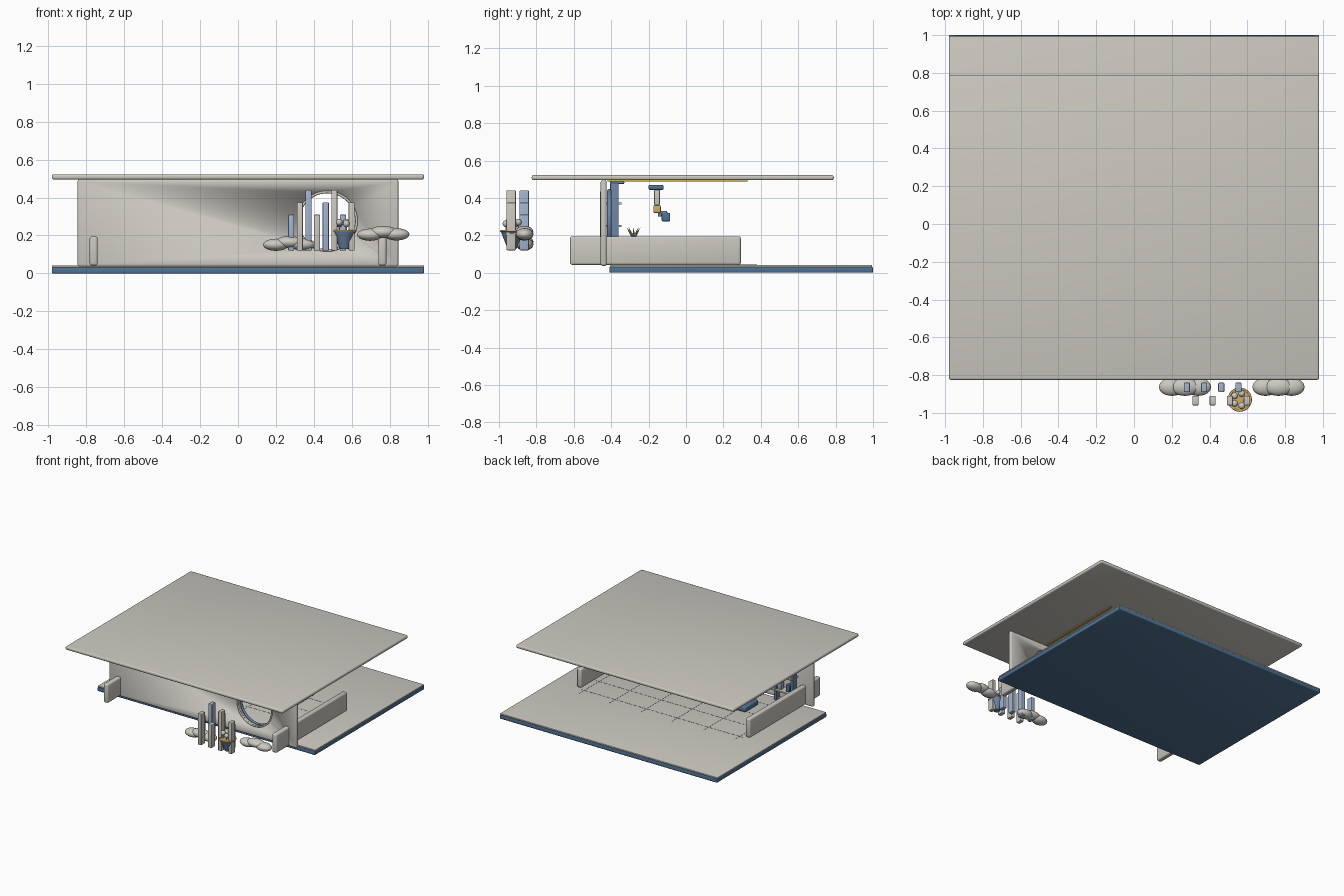
import bpy, math
from mathutils import Vector

cube = bpy.data.objects.get("Cube")
if cube:
    bpy.data.objects.remove(cube, do_unlink=True)


def material(name, rgb):
    m = bpy.data.materials.new(name)
    m.use_nodes = True
    m.diffuse_color = (*rgb, 1)
    bsdf = next(n for n in m.node_tree.nodes if n.type == 'BSDF_PRINCIPLED')
    bsdf.inputs["Base Color"].default_value = (*rgb, 1)
    return m


GREY = material("warm grey", (0.60, 0.58, 0.53))
BLUE = material("deep blue", (0.08, 0.17, 0.29))
SLATE = material("slate blue", (0.15, 0.24, 0.38))
PALE = material("pale blue", (0.36, 0.45, 0.62))
GOLD = material("gold", (0.62, 0.42, 0.13))
JOINT = material("joint grey", (0.18, 0.19, 0.21))


def finish(name, mat, bevel=0):
    ob = bpy.context.object
    ob.name = name
    ob.data.materials.append(mat)
    bpy.ops.object.transform_apply(location=False, rotation=True, scale=True)
    if bevel:
        mod = ob.modifiers.new("rounding", 'BEVEL')
        mod.width, mod.segments = bevel, 3
        bpy.ops.object.modifier_apply(modifier=mod.name)
    bpy.ops.object.shade_smooth_by_angle(angle=math.radians(40))
    return ob


def box(name, x, y, z, mat, bevel=0):
    """Box from (min, max) pairs."""
    spans = (x, y, z)
    bpy.ops.mesh.primitive_cube_add(size=1, location=[sum(s) / 2 for s in spans])
    bpy.context.object.scale = [s[1] - s[0] for s in spans]
    return finish(name, mat, bevel)


def cone(name, loc, r1, r2, depth, mat, rot=(0, 0, 0), sides=32):
    bpy.ops.mesh.primitive_cone_add(vertices=sides, radius1=r1, radius2=r2, depth=depth,
                                    location=loc, rotation=rot)
    return finish(name, mat)


def ball(name, loc, radii, mat):
    bpy.ops.mesh.primitive_uv_sphere_add(segments=24, ring_count=12, radius=1, location=loc)
    bpy.context.object.scale = radii
    return finish(name, mat)


def ring(name, loc, major, minor, mat, rot=(0, 0, 0)):
    bpy.ops.mesh.primitive_torus_add(major_segments=48, minor_segments=10, major_radius=major,
                                     minor_radius=minor, location=loc, rotation=rot)
    return finish(name, mat)


# Slabs
box("floor_base", (-0.98, 0.98), (-0.41, 1.0), (0, 0.031), BLUE, 0.006)
box("floor_top", (-0.98, 0.98), (-0.405, 0.995), (0.03, 0.042), GREY, 0.004)
box("roof", (-0.98, 0.98), (-0.825, 0.79), (0.495, 0.522), GREY, 0.01)

# Front wall with a round window
wall = box("front_wall", (-0.845, 0.845), (-0.456, -0.424), (0.036, 0.496), GREY, 0.012)
WIN = Vector((0.47, -0.44, 0.275))
FACING = (math.pi / 2, 0, 0)
cutter = cone("window_cutter", WIN, 0.152, 0.152, 0.2, GREY, FACING, 64)
cutter.hide_render = True
cut = wall.modifiers.new("window", 'BOOLEAN')
cut.object, cut.solver = cutter, 'EXACT'
bpy.context.view_layer.objects.active = wall
bpy.ops.object.modifier_apply(modifier=cut.name)
bpy.data.objects.remove(cutter, do_unlink=True)
ring("window_trim", WIN + Vector((0, -0.014, 0)), 0.154, 0.007, GREY, FACING)
ring("window_inner_trim", WIN + Vector((0, 0.03, 0)), 0.16, 0.013, SLATE, FACING)

# Low side walls
for side, x in (("right", -0.76), ("left", 0.76)):
    box(side + "_low_wall", (x - 0.021, x + 0.021), (-0.62, 0.293), (0.042, 0.195), GREY, 0.012)

# Floor joints
for i in range(6):
    x = -0.7 + i * 0.28
    box("floor_joint_long", (x - 0.002, x + 0.002), (-0.4, 0.38), (0.04, 0.0428), JOINT)
for i in range(4):
    y = -0.26 + i * 0.19
    box("floor_joint_cross", (-0.73, 0.73), (y - 0.002, y + 0.002), (0.04, 0.0428), JOINT)

# Ceiling track
box("ceiling_track", (0.49, 0.51), (-0.42, 0.33), (0.488, 0.496), GOLD)

# Shelf against the inside of the wall
for x in (-0.7, -0.55, -0.4):
    box("shelf_post", (x - 0.012, x + 0.012), (-0.405, -0.36), (0.042, 0.48), SLATE, 0.004)
for z in (0.13, 0.25, 0.37):
    box("shelf_board", (-0.71, -0.39), (-0.424, -0.345), (z - 0.005, z + 0.005), GREY)
    for i in range(4):
        x = -0.66 + i * 0.075
        box("shelf_box", (x - 0.018, x + 0.018), (-0.4, -0.365), (z + 0.005, z + 0.06),
            (BLUE, PALE)[i % 2], 0.004)
box("shelf_cap", (-0.71, -0.39), (-0.405, -0.33), (0.475, 0.488), SLATE, 0.004)

# Low bench, planter and hanging lamp inside
box("bench", (-0.5, 0.04), (-0.22, -0.05), (0.042, 0.085), BLUE, 0.012)
cone("planter", (-0.3, -0.28, 0.115), 0.03, 0.045, 0.145, GREY)
for i in range(8):
    a = i * math.tau / 8
    cone("planter_leaf", (-0.3 + 0.02 * math.cos(a), -0.28 + 0.02 * math.sin(a), 0.215),
         0.008, 0, 0.07, (GOLD, GREY)[i % 2],
         (0, 0.55, a), 8)
box("lamp_head", (-0.35, -0.27), (-0.2, -0.12), (0.443, 0.47), BLUE, 0.007)
box("lamp_stem", (-0.325, -0.295), (-0.17, -0.14), (0.36, 0.445), GREY, 0.005)
box("lamp_joint", (-0.33, -0.29), (-0.175, -0.135), (0.32, 0.36), GOLD, 0.005)
box("lamp_arm", (-0.325, -0.295), (-0.15, -0.1), (0.3, 0.33), SLATE, 0.005)
box("lamp_tip", (-0.335, -0.285), (-0.13, -0.085), (0.275, 0.32), BLUE, 0.005)

# Two alternating rows of upright bars
for i, top in enumerate((0.31, 0.375, 0.44, 0.31, 0.375, 0.44, 0.31, 0.375)):
    x = 0.28 + i * 0.0455
    y, mat = ((-0.865, PALE), (-0.935, GREY))[i % 2]
    box("upright_bar", (x - 0.016, x + 0.016), (y - 0.025, y + 0.025), (0.12, top), mat, 0.005)

# Tapered bowl with gold rim and balls
BX, BY = 0.56, -0.93
cone("bowl", (BX, BY, 0.175), 0.025, 0.06, 0.09, SLATE)
cone("bowl_top", (BX, BY, 0.224), 0.06, 0.06, 0.008, GOLD)
ring("bowl_rim", (BX, BY, 0.224), 0.058, 0.006, GOLD)
for i in range(5):
    a = i * math.tau / 5
    ball("bowl_ball", (BX + 0.034 * math.cos(a), BY + 0.034 * math.sin(a), 0.262 + 0.008 * (i % 2)),
         (0.018,) * 3, GREY)
    cone("ball_stem", (BX + 0.034 * math.cos(a), BY + 0.034 * math.sin(a), 0.24),
         0.004, 0.004, 0.04, GREY, sides=8)

# Cloud-like clusters of flat ellipsoids
for cx, cz in ((0.27, 0.155), (0.765, 0.208)):
    for dx, dz, r in ((-0.07, -0.004, 0.068), (0, 0.01, 0.075), (0.07, -0.002, 0.068)):
        ball("cloud_lobe", (cx + dx, -0.863, cz + dz), (r, 0.047, 0.032), GREY)
